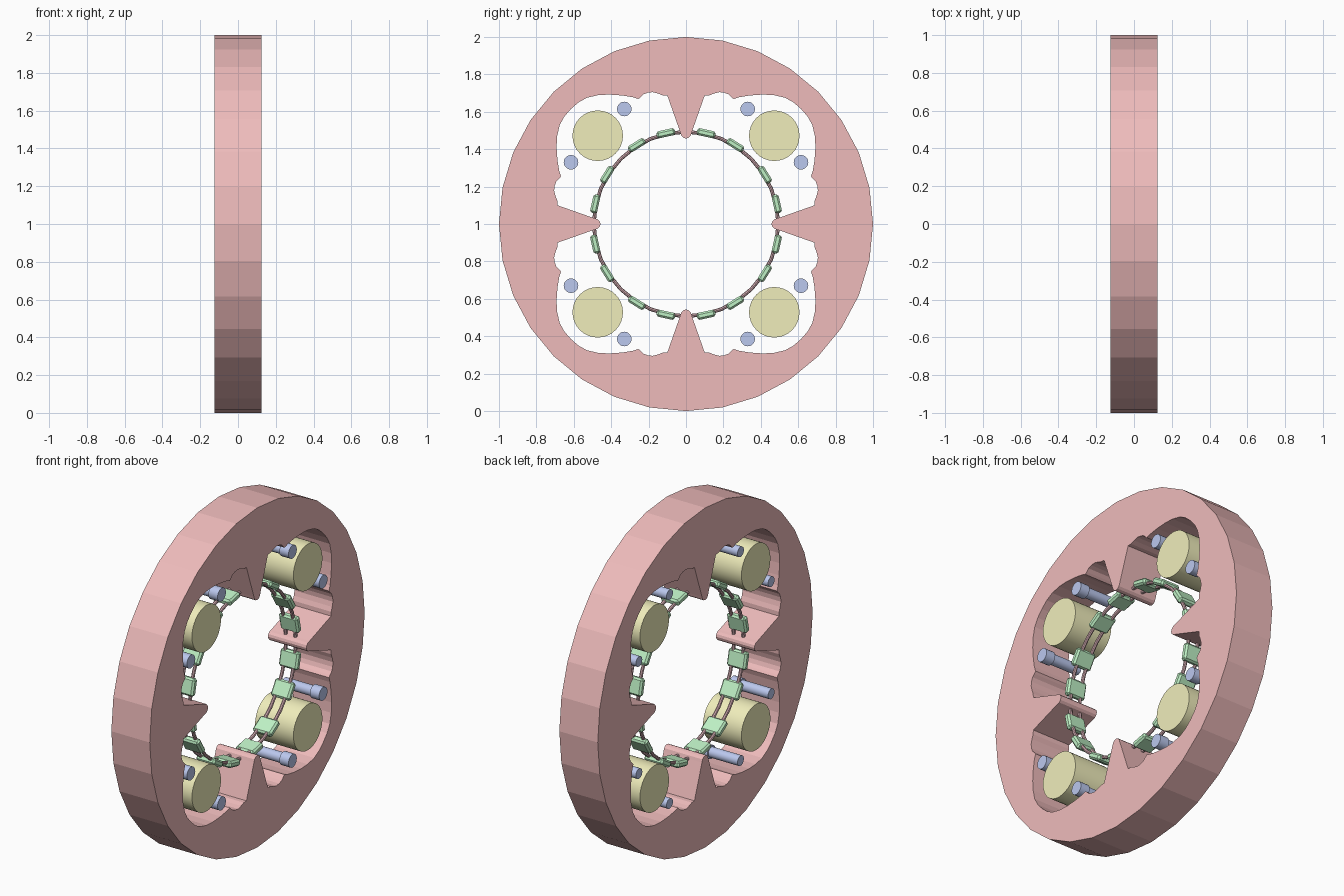
import bpy, bmesh
from math import sin, cos, pi, radians
from mathutils import Matrix

if "Cube" in bpy.data.objects:
    bpy.data.objects.remove(bpy.data.objects["Cube"])

TO_X = (pi / 2, 0, pi / 2)      # local z becomes world x, local xy becomes world yz
MID = 1.0                       # height of the ring axis


def material(name, rgb):
    m = bpy.data.materials.new(name)
    m.diffuse_color = (*rgb, 1)
    m.use_nodes = True
    m.node_tree.nodes["Principled BSDF"].inputs["Base Color"].default_value = m.diffuse_color
    return m


PINK = material("pink", (0.86, 0.50, 0.50))
MAUVE = material("mauve", (0.66, 0.42, 0.45))
GREEN = material("green", (0.52, 0.88, 0.56))
YELLOW = material("yellow", (0.87, 0.85, 0.50))
BLUE = material("blue", (0.50, 0.58, 0.86))


def finish(ob, name, mat, smooth=True):
    ob.name = name
    ob.data.materials.clear()
    ob.data.materials.append(mat)
    if smooth:
        bpy.ops.object.select_all(action='DESELECT')
        bpy.context.view_layer.objects.active = ob
        ob.select_set(True)
        bpy.ops.object.shade_smooth_by_angle(angle=radians(30))
    return ob


def rod(name, y, z, r, x0, x1, mat, sides=32):
    bpy.ops.mesh.primitive_cylinder_add(vertices=sides, radius=r, depth=x1 - x0,
                                        location=((x0 + x1) / 2, y, MID + z), rotation=TO_X)
    return finish(bpy.context.object, name, mat)


# Stator body: 32-sided disc with a scalloped opening and four teeth
half = [(0, .457), (.014, .461), (.025, .472), (.030, .488), (.10, .687), (.125, .688),
        (.150, .698), (.178, .705), (.205, .702), (.228, .693), (.243, .678), (.255, .668),
        (.285, .678), (.34, .687), (.41, .692), (.47, .689), (.53, .675), (.575, .650)]
quarter = half + [(.615, .615)] + [(b, a) for a, b in reversed(half[1:])]
opening = []
for k in range(4):
    c, s = round(cos(k * pi / 2)), round(sin(k * pi / 2))
    opening += [(c * y + s * z, -s * y + c * z) for y, z in quarter]
outer = [(sin(i * pi / 16), cos(i * pi / 16)) for i in range(32)]

cu = bpy.data.curves.new("stator_profile", 'CURVE')
cu.dimensions = '2D'
cu.fill_mode = 'BOTH'
cu.extrude = 0.125
for loop in (outer, opening):
    sp = cu.splines.new('POLY')
    sp.points.add(len(loop) - 1)
    for p, (y, z) in zip(sp.points, loop):
        p.co = (y, z, 0, 1)
    sp.use_cyclic_u = True
body = bpy.data.objects.new("stator_body", cu)
body.location = (0, 0, MID)
body.rotation_euler = TO_X
bpy.context.collection.objects.link(body)
bpy.context.view_layer.objects.active = body
body.select_set(True)
bpy.ops.object.convert(target='MESH')
body = bpy.context.object
bm = bmesh.new()
bm.from_mesh(body.data)
bmesh.ops.remove_doubles(bm, verts=bm.verts, dist=1e-4)
bmesh.ops.recalc_face_normals(bm, faces=bm.faces)
bm.to_mesh(body.data)
bm.free()
for poly in body.data.polygons:
    poly.use_smooth = False
finish(body, "stator_body", PINK, smooth=False)

# Large rollers and headed pins in each quadrant
for sy in (-1, 1):
    for sz in (-1, 1):
        rod("roller", sy * .472, sz * .472, .135, -.125, .125, YELLOW)
        for y, z in ((.33, .615), (.615, .33)):
            rod("pin_shaft", sy * y, sz * z, .030, -.125, .07, BLUE, 20)
            rod("pin_head", sy * y, sz * z, .039, .065, .125, BLUE, 20)

# Twin rails joining the pads
for x in (-.032, .032):
    bpy.ops.mesh.primitive_torus_add(major_segments=32, minor_segments=8, major_radius=.493,
                                     minor_radius=.010, location=(x, 0, MID), rotation=TO_X)
    finish(bpy.context.object, "chain_rail", MAUVE)

# Chamfered pads around the inner circle
bm = bmesh.new()
bmesh.ops.create_cube(bm, size=1, matrix=Matrix.Diagonal((.12, .10, .038, 1)))
bmesh.ops.bevel(bm, geom=bm.edges[:], offset=.010, segments=1, affect='EDGES')
pad_mesh = bpy.data.meshes.new("chain_pad")
bm.to_mesh(pad_mesh)
bm.free()
pad_mesh.materials.append(GREEN)
for k in range(4):
    for a in (12.5, 32, 58, 77.5):
        t = radians(a + 90 * k)
        pad = bpy.data.objects.new("chain_pad", pad_mesh)
        pad.location = (0, .497 * sin(t), MID + .497 * cos(t))
        pad.rotation_euler = (-t, 0, 0)
        bpy.context.collection.objects.link(pad)
